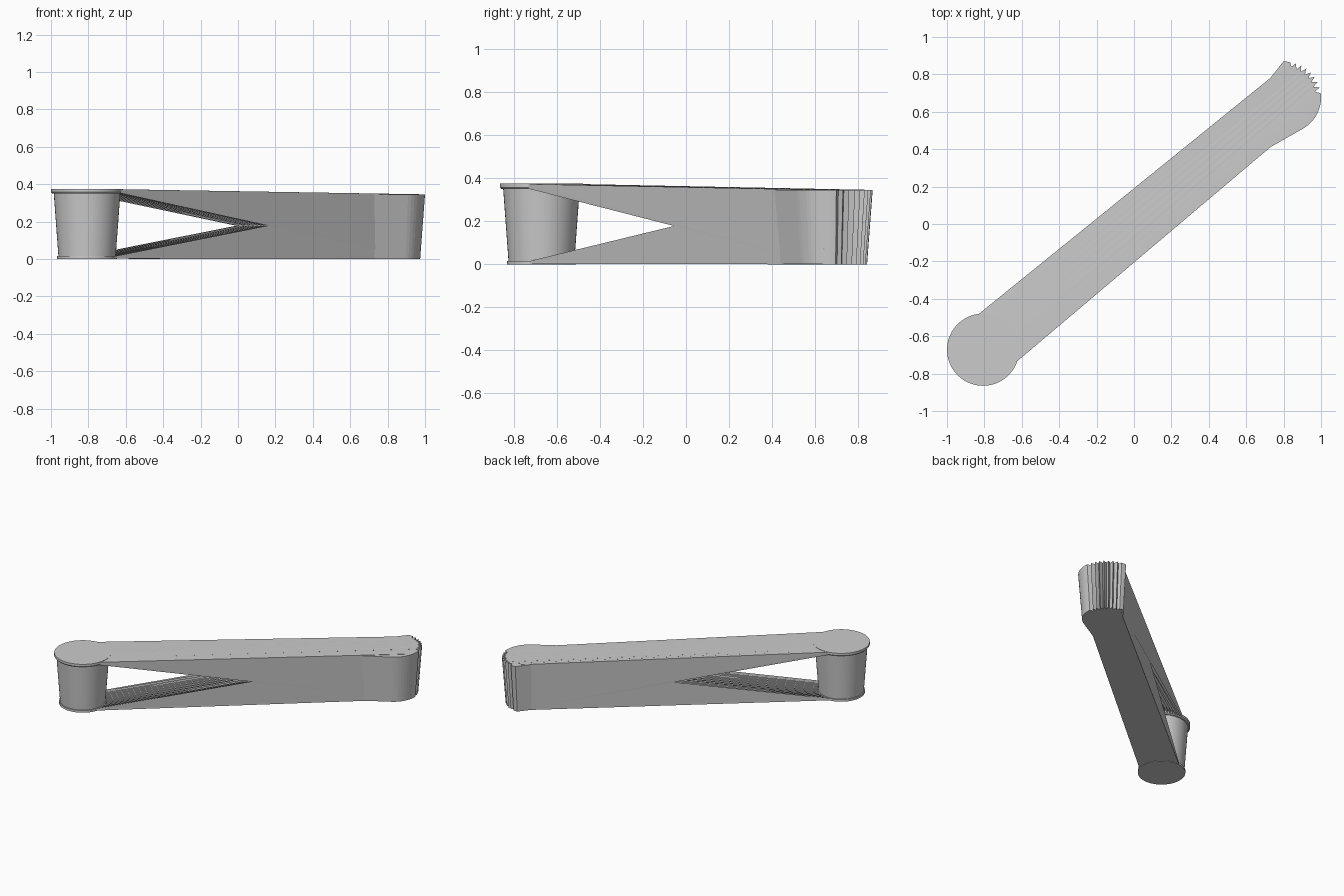
import bpy, bmesh, math

if "Cube" in bpy.data.objects:
    bpy.data.objects.remove(bpy.data.objects["Cube"])

NEAR = (-0.807, -0.672)   # cup axis
FAR = (0.808, 0.676)      # axis of the stretched end
N = 21                    # blades in the bundle


def make_object(name, bm):
    mesh = bpy.data.meshes.new(name)
    bm.to_mesh(mesh)
    bm.free()
    ob = bpy.data.objects.new(name, mesh)
    bpy.context.collection.objects.link(ob)
    return ob


def lathe(name, profile, center, seg=48):
    """Closed solid of revolution from (radius, z) pairs."""
    bm = bmesh.new()
    rings = []
    for r, z in profile:
        rings.append([bm.verts.new((center[0] + r * math.cos(2 * math.pi * i / seg),
                                    center[1] + r * math.sin(2 * math.pi * i / seg), z))
                      for i in range(seg)])
    for a, b in zip(rings, rings[1:]):
        for i in range(seg):
            j = (i + 1) % seg
            bm.faces.new((a[i], a[j], b[j], b[i]))
    bm.faces.new(rings[0][::-1])
    bm.faces.new(rings[-1])
    ob = make_object(name, bm)
    bpy.context.view_layer.objects.active = ob
    ob.select_set(True)
    bpy.ops.object.shade_smooth_by_angle(angle=math.radians(35))
    ob.select_set(False)
    return ob


def arc(bm, center, r, z, start, end, pleat=0.0, n=N):
    """Row of points along an arc; the first part may be pleated."""
    row = []
    for i in range(n):
        t = math.radians(start + (end - start) * i / (n - 1))
        rr = r - (pleat if i % 2 and i < 17 else 0)
        row.append(bm.verts.new((center[0] + rr * math.cos(t),
                                 center[1] + rr * math.sin(t), z)))
    return row


def strip(bm, a, b):
    for i in range(len(a) - 1):
        bm.faces.new((a[i], a[i + 1], b[i + 1]))
        bm.faces.new((a[i], b[i + 1], b[i]))


# cup with its lid rim and foot rim
lathe("cup_body", [(0.153, 0.012), (0.178, 0.352)], NEAR)
lathe("cup_lid", [(0.187, 0.35), (0.193, 0.358), (0.193, 0.375)], NEAR)
lathe("cup_foot", [(0.16, 0.0), (0.16, 0.016)], NEAR)

# stretched bundle: pleated far wall, top and bottom sheets, crossing blades
bm = bmesh.new()
far_top = arc(bm, FAR, 0.192, 0.346, 82, -12, 0.03)
far_bot = arc(bm, FAR, 0.166, 0.0, 82, -12, 0.03)
lid_top = arc(bm, NEAR, 0.192, 0.373, 97, -19)
lid_low = arc(bm, NEAR, 0.19, 0.352, 97, -19)
foot_top = arc(bm, NEAR, 0.16, 0.016, 97, -19)
foot_low = arc(bm, NEAR, 0.16, 0.002, 97, -19)
strip(bm, far_bot, far_top)
strip(bm, far_top, lid_top)
strip(bm, foot_low, far_bot)
for i in range(N):
    # upper blade narrows towards the lid, lower one towards the foot
    for hi, lo in ((lid_top, lid_low), (foot_top, foot_low)):
        bm.faces.new((hi[i], lo[i], far_bot[i]))
        bm.faces.new((hi[i], far_bot[i], far_top[i]))
make_object("stretched_blades", bm)

# fins that flare out on both sides of the far end
for name, start, end, n, waist in (("back_fin", 82, 93, 3, (0.71, 0.757)),
                                   ("front_fin", -12, -58, 8, (0.71, 0.40))):
    bm = bmesh.new()
    top = arc(bm, FAR, 0.192, 0.345, start, end, n=n)
    bot = arc(bm, FAR, 0.166, 0.001, start, end, n=n)
    strip(bm, bot, top)
    wt = bm.verts.new((*waist, 0.347))
    wb = bm.verts.new((waist[0] + (FAR[0] - waist[0]) * 0.13,
                       waist[1] + (FAR[1] - waist[1]) * 0.13, 0.001))
    bm.faces.new(top + [wt])
    bm.faces.new(bot + [wb])
    bm.faces.new((top[-1], bot[-1], wb, wt))
    make_object(name, bm)
